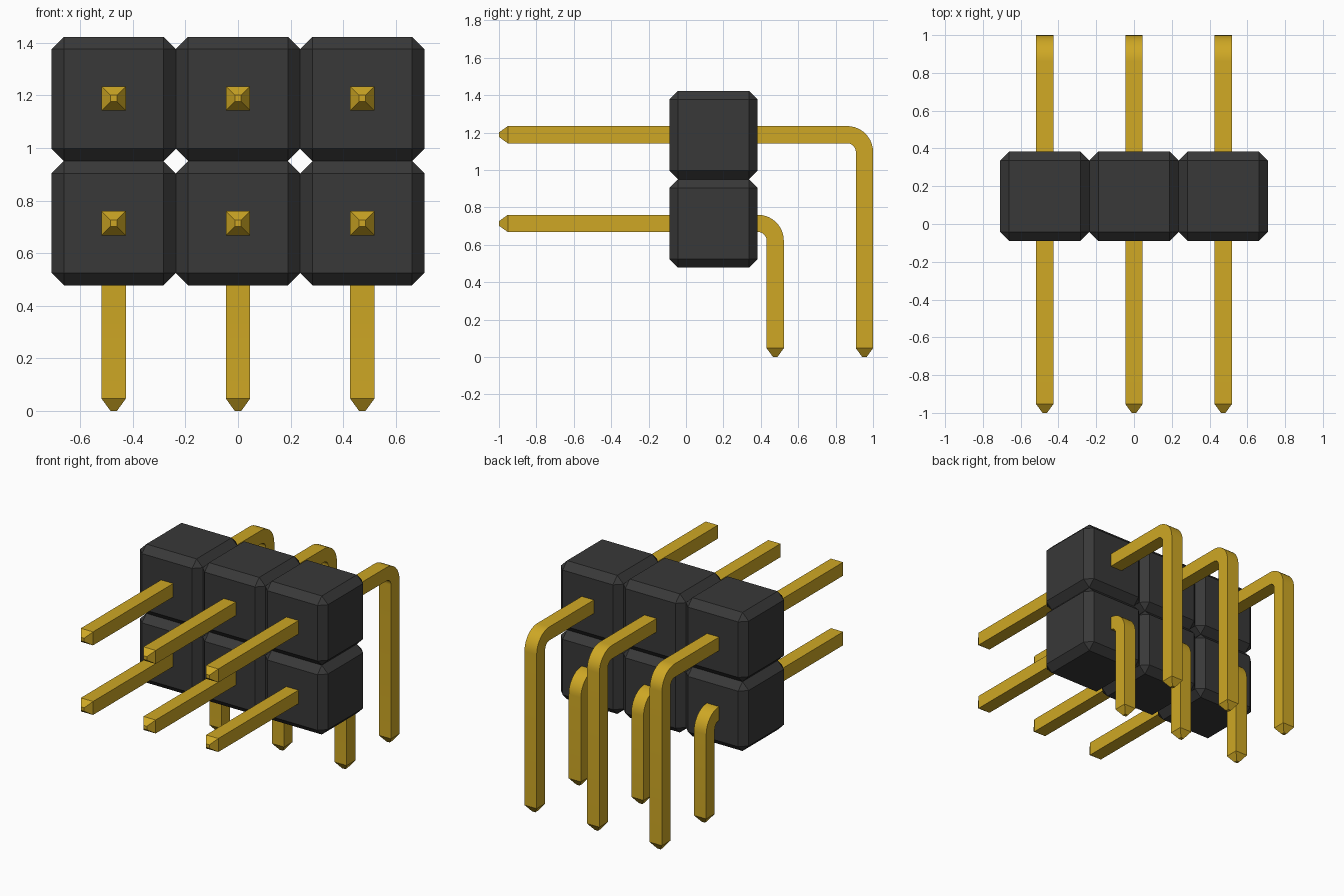
import bpy
import bmesh
from math import sin, cos, pi
from mathutils import Vector

cube = bpy.data.objects.get("Cube")
if cube:
    bpy.data.objects.remove(cube, do_unlink=True)

PITCH = 0.4725      # spacing of the grid of pins
CHAMFER = 0.047
BASE_Z = 0.714      # height of the lower row
BODY_Y = 0.147
HALF = 0.046        # half thickness of a pin
TIP = 0.012         # half thickness at the pin ends
BEND = 0.092        # centreline bend radius
STEPS = 10


def material(name, colour):
    mat = bpy.data.materials.new(name)
    mat.use_nodes = True
    mat.diffuse_color = colour
    bsdf = mat.node_tree.nodes["Principled BSDF"]
    bsdf.inputs["Base Color"].default_value = colour
    bsdf.inputs["Roughness"].default_value = 0.5
    return mat


black = material("black_plastic", (0.04, 0.04, 0.04, 1))
gold = material("gold_metal", (0.62, 0.39, 0.018, 1))


def make_object(name, bm, mat):
    bmesh.ops.recalc_face_normals(bm, faces=bm.faces)
    mesh = bpy.data.meshes.new(name)
    bm.to_mesh(mesh)
    bm.free()
    mesh.materials.append(mat)
    obj = bpy.data.objects.new(name, mesh)
    bpy.context.collection.objects.link(obj)
    return obj


def housing(name, x, z):
    # Chamfered cube
    bm = bmesh.new()
    bmesh.ops.create_cube(bm, size=PITCH)
    bmesh.ops.bevel(bm, geom=bm.edges[:], offset=CHAMFER, segments=1,
                    affect='EDGES', profile=0.5)
    obj = make_object(name, bm, black)
    obj.location = (x, BODY_Y, z)


def pin(name, x, z, leg_y):
    # Square section swept along a straight, a quarter bend and a leg
    path = [(-1, z, 0, TIP), (-0.953, z, 0, HALF)]
    for i in range(STEPS + 1):
        a = pi / 2 * i / STEPS
        path.append((leg_y - BEND + BEND * sin(a),
                     z - BEND + BEND * cos(a), a, HALF))
    path += [(leg_y, 0.047, pi / 2, HALF), (leg_y, 0, pi / 2, TIP)]

    bm = bmesh.new()
    rings = []
    for y, height, a, r in path:
        centre = Vector((x, y, height))
        side = Vector((r, 0, 0))
        out = Vector((0, sin(a), cos(a))) * r
        rings.append([bm.verts.new(centre + side * s + out * o)
                      for s, o in ((-1, -1), (1, -1), (1, 1), (-1, 1))])
    for a, b in zip(rings, rings[1:]):
        for i in range(4):
            j = (i + 1) % 4
            bm.faces.new((a[i], a[j], b[j], b[i]))
    bm.faces.new(rings[0])
    bm.faces.new(rings[-1])
    obj = make_object(name, bm, gold)
    bpy.ops.object.select_all(action='DESELECT')
    obj.select_set(True)
    bpy.context.view_layer.objects.active = obj
    bpy.ops.object.shade_smooth_by_angle(angle=pi / 6)


# Three columns of two rows, the upper row reaching further back
for row, row_name in enumerate(("lower", "upper")):
    for col, col_name in enumerate(("right", "middle", "left")):
        x = (col - 1) * PITCH
        z = BASE_Z + row * PITCH
        housing(f"{row_name}_{col_name}_housing", x, z)
        pin(f"{row_name}_{col_name}_pin", x, z + 0.002 * row,
            0.477 + row * 0.477)
